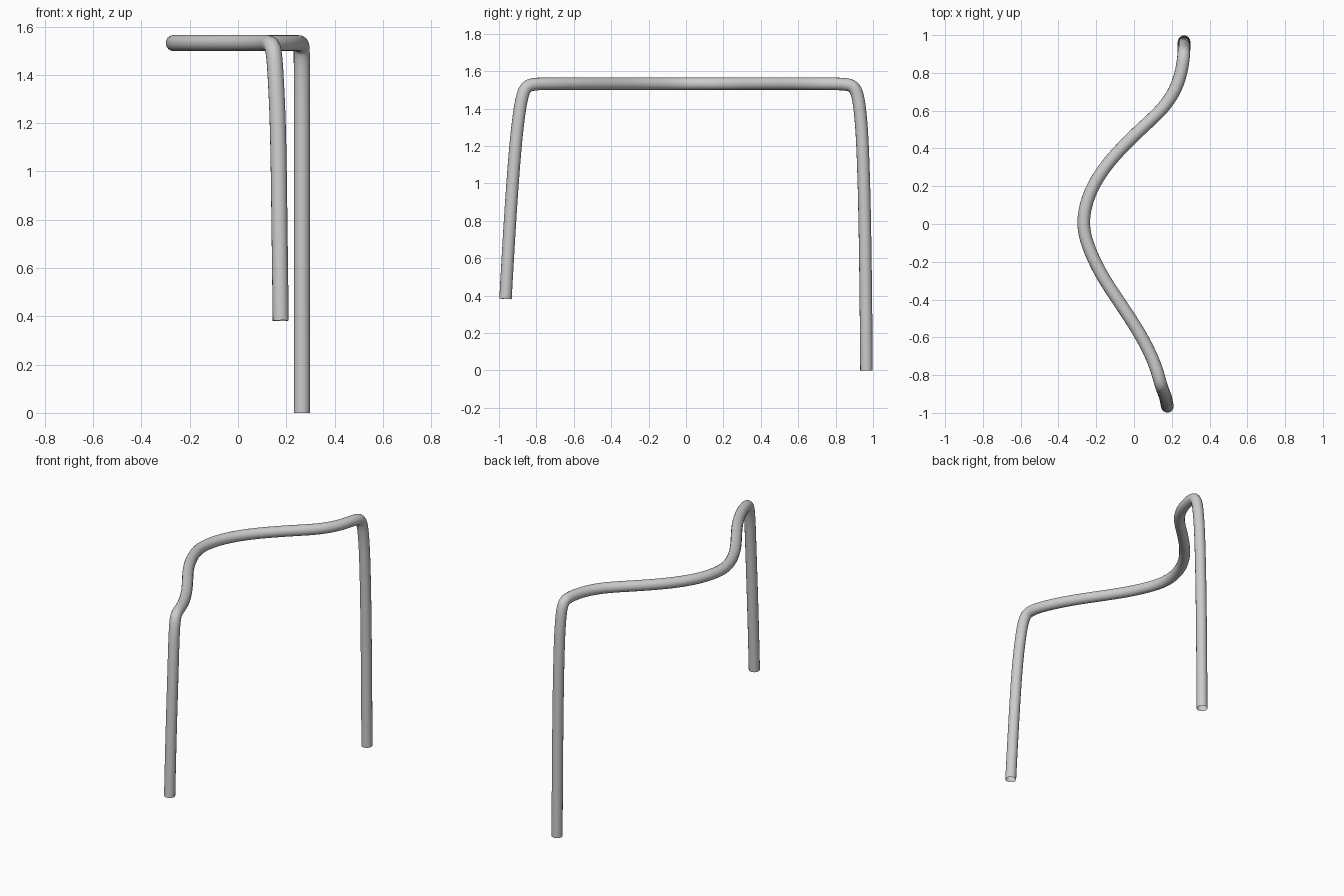
import bpy

if "Cube" in bpy.data.objects:
    bpy.data.objects.remove(bpy.data.objects["Cube"])

H = 1.532   # height of the bar's centre line
R = 0.0335  # tube radius

# control points of the tube's centre line, front leg to rear leg
front_leg = [(0.177, -0.965, 0.382), (0.172, -0.945, 0.75), (0.168, -0.918, 1.15),
             (0.158, -0.895, 1.36), (0.150, -0.872, 1.50)]
bar_xy = [(0.137, -0.835), (0.113, -0.74), (0.034, -0.58), (-0.080, -0.41),
          (-0.171, -0.275), (-0.241, -0.13), (-0.278, 0.0), (-0.243, 0.16),
          (-0.159, 0.30), (-0.05, 0.42), (0.055, 0.52), (0.166, 0.62),
          (0.237, 0.74), (0.261, 0.86)]
rear_leg = [(0.264, 0.912, 1.515), (0.265, 0.932, 1.39), (0.265, 0.948, 1.18),
            (0.265, 0.960, 0.65), (0.265, 0.965, 0.0)]
path = front_leg + [(x, y, H) for x, y in bar_xy] + rear_leg

# round open tube swept along a smooth spline
curve = bpy.data.curves.new("bent_tube", 'CURVE')
curve.dimensions = '3D'
curve.bevel_depth = R
curve.bevel_resolution = 6
spline = curve.splines.new('NURBS')
spline.points.add(len(path) - 1)
for point, co in zip(spline.points, path):
    point.co = (*co, 1)
spline.order_u = 4
spline.use_endpoint_u = True
spline.resolution_u = 8
spline.use_smooth = True

tube = bpy.data.objects.new("bent_tube", curve)
bpy.context.collection.objects.link(tube)
bpy.context.view_layer.objects.active = tube
tube.select_set(True)
bpy.ops.object.convert(target='MESH')
bpy.ops.object.shade_smooth()
